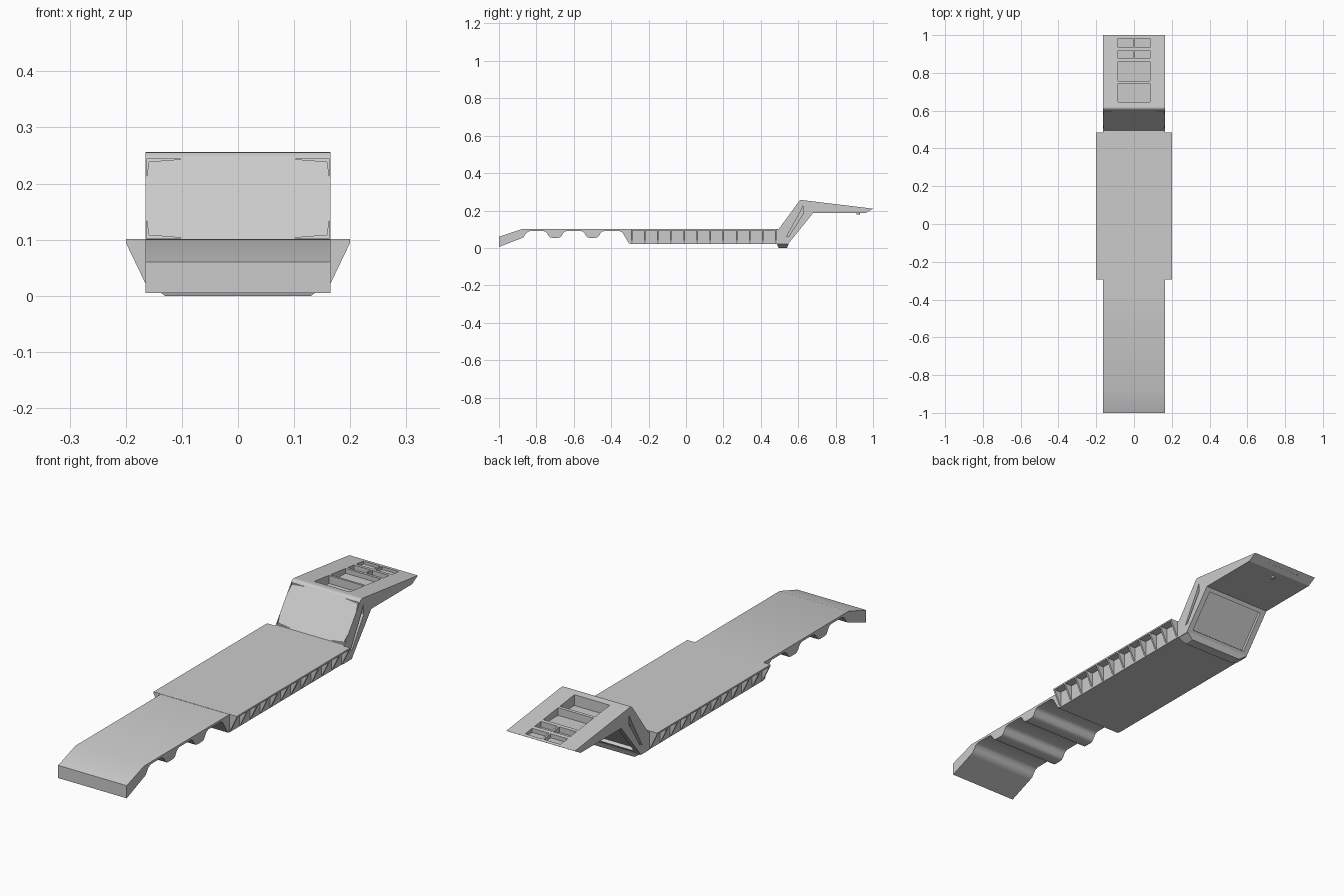
import bpy, bmesh, math
from mathutils import Vector

if "Cube" in bpy.data.objects:
    bpy.data.objects.remove(bpy.data.objects["Cube"])

W = 0.165      # half width of the main frame


def prism(name, loops):
    """Closed solid from a list of (loop_a, loop_b) point rings."""
    bm = bmesh.new()
    for a, b in loops:
        va = [bm.verts.new(p) for p in a]
        vb = [bm.verts.new(p) for p in b]
        n = len(va)
        bm.faces.new(va)
        bm.faces.new(vb[::-1])
        for i in range(n):
            bm.faces.new((va[i], vb[i], vb[(i + 1) % n], va[(i + 1) % n]))
    bmesh.ops.recalc_face_normals(bm, faces=bm.faces[:])
    me = bpy.data.meshes.new(name)
    bm.to_mesh(me)
    bm.free()
    ob = bpy.data.objects.new(name, me)
    bpy.context.collection.objects.link(ob)
    return ob


def side(pts, x0, x1):
    """Side profile (y, z) swept from x0 to x1."""
    return [(x0, y, z) for y, z in pts], [(x1, y, z) for y, z in pts]


def front(pts, y0, y1):
    """Front profile (x, z) swept from y0 to y1."""
    return [(x, y0, z) for x, z in pts], [(x, y1, z) for x, z in pts]


def cut(target, loops):
    cutter = prism("cutter", loops)
    cutter.hide_render = True
    mod = target.modifiers.new("cut", 'BOOLEAN')
    mod.operation, mod.solver, mod.object = 'DIFFERENCE', 'EXACT', cutter
    bpy.context.view_layer.objects.active = target
    bpy.ops.object.modifier_apply(modifier=mod.name)
    bpy.data.objects.remove(cutter)


def smooth(ob):
    bpy.ops.object.select_all(action='DESELECT')
    ob.select_set(True)
    bpy.context.view_layer.objects.active = ob
    bpy.ops.object.shade_smooth_by_angle(angle=math.radians(35))


# rear deck with axle humps underneath
hump = [(-.062, .09), (-.05, .086), (-.042, .077), (-.033, .062), (-.025, .056), (-.015, .054)]
hump += [(-y, z) for y, z in hump[::-1]]
under = [(-1, .005), (-.885, .05), (-.87, .056), (-.86, .07), (-.85, .083), (-.835, .09)]
for c in (-.70, -.50):
    under += [(c + y, z) for y, z in hump]
under += [(-.355, .09), (-.34, .083), (-.305, .025), (-.29, .025)]
rear = prism("rear_deck", [side(under + [(-.29, .10), (-.88, .10), (-1, .06)], -W, W)])
smooth(rear)

# low central bed and its wide thin floor
prism("bed_body", [front([(-W, .022), (W, .022), (W, .096), (-W, .096)], -.29, .485)])
prism("bed_floor", [front([(-.2, .094), (.2, .094), (.2, .101), (-.2, .101)], -.295, .485)])

# triangular outriggers along both sides
ribs = []
for i in range(12):
    y = -.295 + i * (.772 / 11)
    for s in (-1, 1):
        ribs.append(front([(s * .16, .022), (s * W, .022), (s * .2, .095), (s * .16, .095)], y, y + .008))
prism("outriggers", ribs)

# skid block below the neck
prism("skid_block", [([(-W, .485, .024), (W, .485, .024), (W, .55, .024), (-W, .55, .024)],
                      [(-.13, .495, 0), (.13, .495, 0), (.13, .54, 0), (-.13, .54, 0)])])

# gooseneck
neck = prism("gooseneck", [side([(.485, .02), (.485, .10), (.495, .10), (.605, .25), (.611, .255), (.62, .256),
                                 (1, .21), (.96, .187), (.68, .187), (.545, .02)], -W, W)])

# open trays in the neck top
trays = []
for y0, y1, split in ((.645, .745, 0), (.757, .86, 0), (.875, .918, 1), (.935, .983, 1)):
    floor = .206 if y1 < .9 else .2
    spans = ((-.085, -.004), (.004, .085)) if split else ((-.085, .085),)
    for x0, x1 in spans:
        trays.append(side([(y0, floor), (y1, floor), (y1, .3), (y0, .3)], x0, x1))
cut(neck, trays)

# side slots and underside panel of the sloping part
slot = [(.537, .06), (.548, .06), (.628, .185), (.625, .225), (.615, .2)]
cut(neck, [side(slot, s * .145, s * .2) for s in (-1, 1)])
d = Vector((.135, .167)).normalized()
n = Vector((d.y, -d.x))
a, b = Vector((.545, .02)) + d * .02, Vector((.68, .187)) - d * .018
cut(neck, [side([tuple(a - n * .014), tuple(b - n * .014), tuple(b + n * .03), tuple(a + n * .03)], -.14, .14)])

# corner grooves on the sloping face
grooves = []
for s in (-1, 1):
    for zc, k in ((.244, -1), (.103, 1)):
        pts = [(s * .095, zc), (s * .163, zc), (s * .163, zc + k * .033), (s * .159, zc + k * .005)]
        rings = [[(x, .495 + (z - .10) * .733 + o, z) for x, z in pts] for o in (-.01, .009)]
        grooves.append((rings[0], rings[1]))
cut(neck, grooves)

# coupling pin
bpy.ops.mesh.primitive_cylinder_add(vertices=12, radius=.009, depth=.012, location=(0, .92, .186))
bpy.context.object.name = "coupling_pin"
